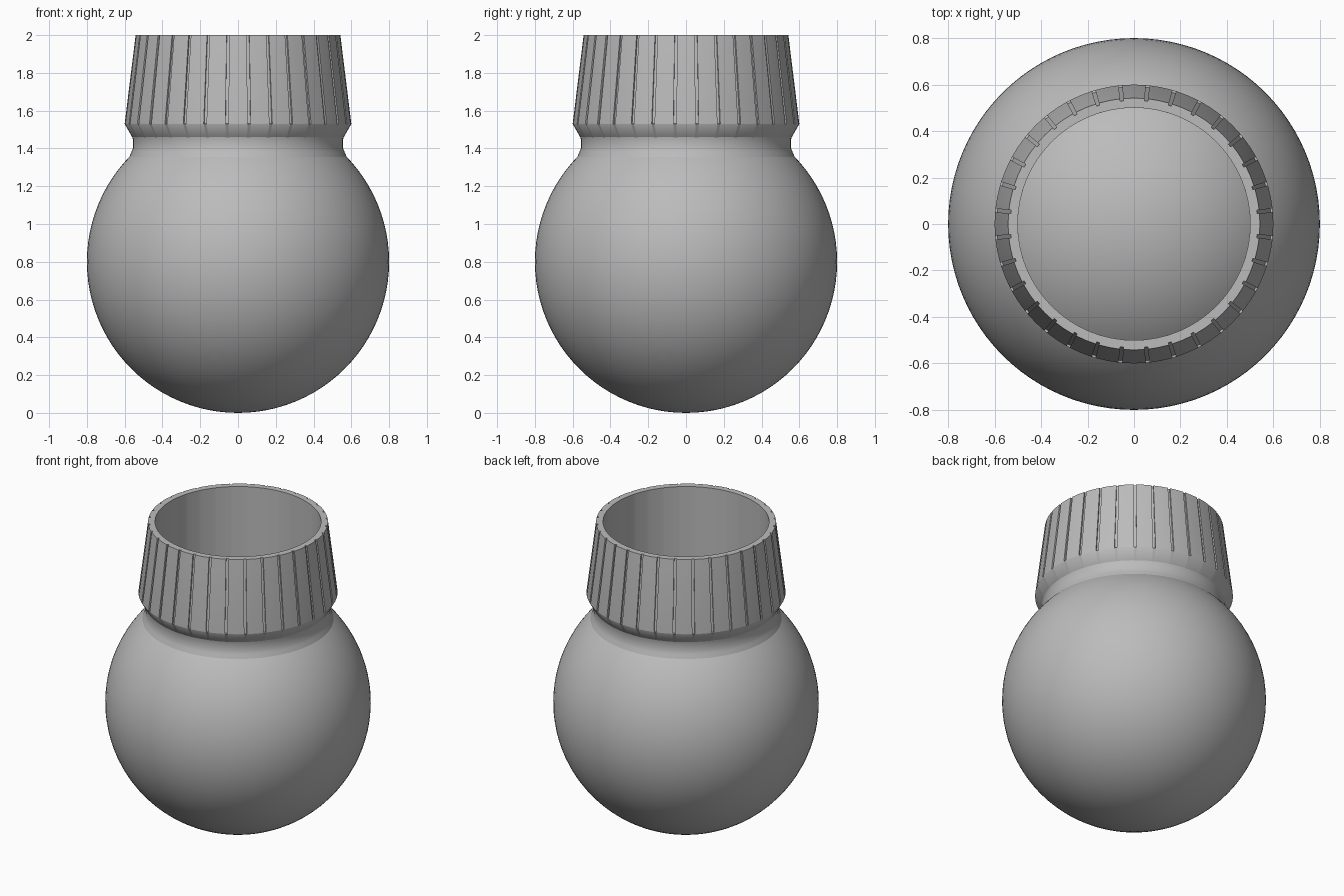
import bpy, bmesh, math

if "Cube" in bpy.data.objects:
    bpy.data.objects.remove(bpy.data.objects["Cube"], do_unlink=True)

grey = bpy.data.materials.new("plain grey")
grey.use_nodes = True
grey.diffuse_color = (0.5, 0.5, 0.5, 1)
grey.node_tree.nodes["Principled BSDF"].inputs["Base Color"].default_value = grey.diffuse_color


def finish(obj, angle=30):
    obj.data.materials.append(grey)
    bpy.ops.object.select_all(action="DESELECT")
    obj.select_set(True)
    bpy.context.view_layer.objects.active = obj
    bpy.ops.object.shade_smooth_by_angle(angle=math.radians(angle))


def loft(name, sections, closed=True):
    """Skin a list of rings, each a list of (radius, angle, z)."""
    bm = bmesh.new()
    rings = [[bm.verts.new((r * math.cos(a), r * math.sin(a), z)) for r, a, z in s]
             for s in sections]
    pairs = list(zip(rings, rings[1:]))
    if closed:
        pairs.append((rings[-1], rings[0]))
    for low, high in pairs:
        n = len(low)
        for i in range(n):
            j = (i + 1) % n
            bm.faces.new((low[i], low[j], high[j], high[i]))
    bmesh.ops.recalc_face_normals(bm, faces=bm.faces)
    mesh = bpy.data.meshes.new(name)
    bm.to_mesh(mesh)
    bm.free()
    obj = bpy.data.objects.new(name, mesh)
    bpy.context.collection.objects.link(obj)
    finish(obj)


# Round globe
bpy.ops.mesh.primitive_uv_sphere_add(segments=96, ring_count=48, radius=0.8, location=(0, 0, 0.8))
globe = bpy.context.object
globe.name = "globe"
finish(globe)

# Collar with narrow grooves between wide flat panels
PANELS = 32
STEP = 2 * math.pi / PANELS
HALF_GROOVE = 0.013


def ring(radius, z, depth=0.0):
    points = []
    for i in range(PANELS):
        a = (i + 0.5) * STEP
        points += [(radius, a - HALF_GROOVE, z), (radius - depth, a - HALF_GROOVE, z),
                   (radius - depth, a + HALF_GROOVE, z), (radius, a + HALF_GROOVE, z),
                   (radius, a + STEP / 2, z)]
    return points


loft("grooved_collar", [
    ring(0.50, 1.40), ring(0.56, 1.46), ring(0.60, 1.53),
    ring(0.60, 1.531, 0.01), ring(0.542, 2.0, 0.01), ring(0.50, 2.0)])


# Smooth neck joining the globe to the collar
def circle(radius, z, n=96):
    return [(radius, 2 * math.pi * i / n, z) for i in range(n)]


loft("neck", [circle(r, z) for r, z in (
    (0.50, 1.38), (0.58, 1.345), (0.565, 1.38), (0.557, 1.40),
    (0.557, 1.45), (0.562, 1.47), (0.50, 1.48))])
